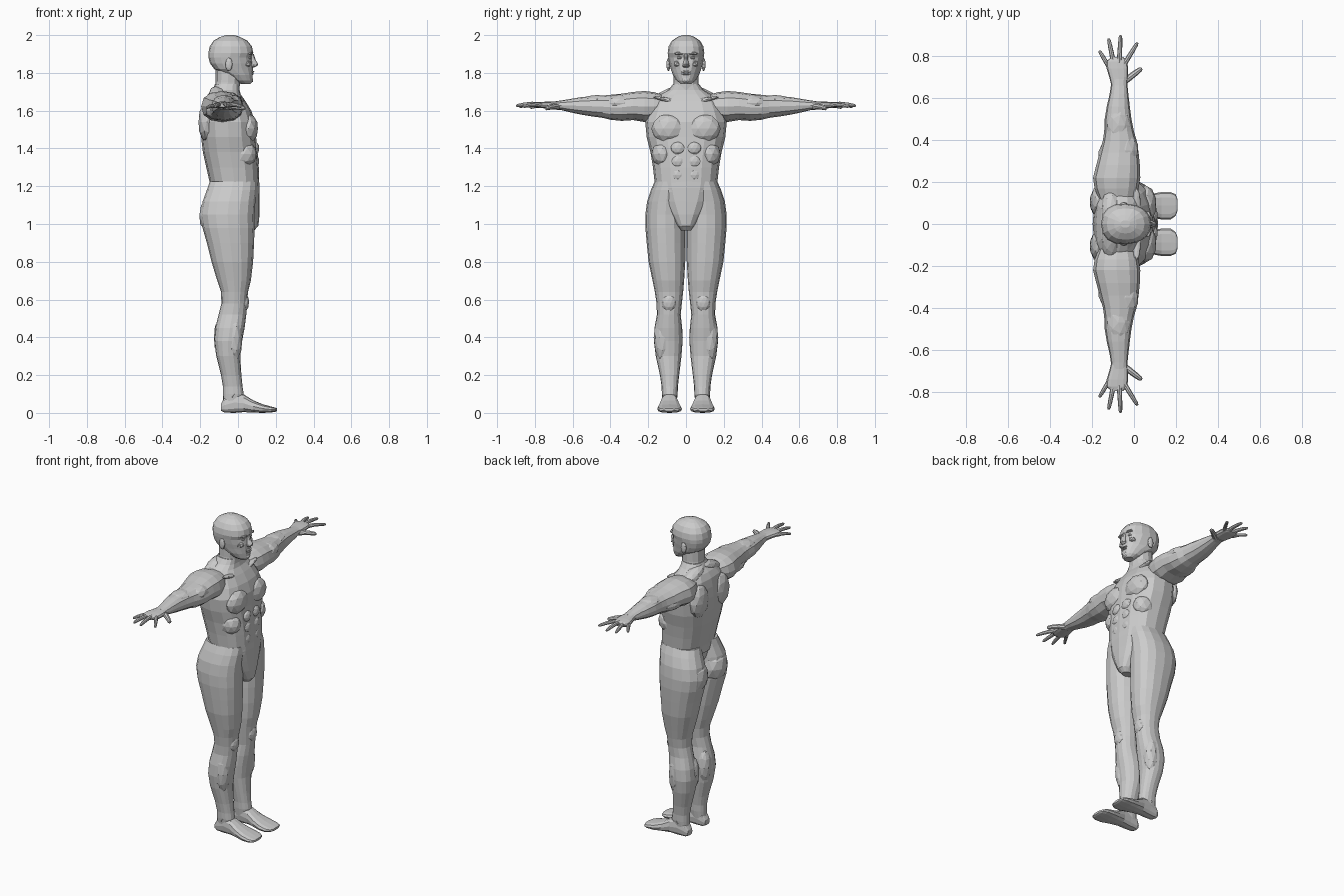
import bpy, bmesh
from math import sin, cos, pi, copysign
from mathutils import Vector, Matrix


def finish(name, bm, mirror):
    bmesh.ops.recalc_face_normals(bm, faces=bm.faces)
    me = bpy.data.meshes.new(name)
    bm.to_mesh(me)
    bm.free()
    ob = bpy.data.objects.new(name, me)
    bpy.context.collection.objects.link(ob)
    if mirror:  # left and right sides are mirrored across y = 0
        m = ob.modifiers.new("mirror", 'MIRROR')
        m.use_axis = (False, True, False)
        m.use_mirror_merge = False
    return ob


def skin(bm, rings):
    n = len(rings[0])
    for a, b in zip(rings, rings[1:]):
        for i in range(n):
            j = (i + 1) % n
            bm.faces.new((a[i], a[j], b[j], b[i]))
    bm.faces.new(rings[0])
    bm.faces.new(rings[-1])


def loft(name, axis, rings, n=16, power=2.3, mirror=False):
    """Rings are (position, u0, u1, v0, v1, taper); u, v are the other two axes."""
    order = {'x': (2, 0, 1), 'y': (0, 2, 1), 'z': (0, 1, 2)}[axis]
    bm = bmesh.new()
    made = []
    for pos, u0, u1, v0, v1, *t in rings:
        taper = t[0] if t else 0
        ring = []
        for i in range(n):
            c, s = cos(2 * pi * i / n), sin(2 * pi * i / n)
            c = copysign(abs(c) ** (2 / power), c)
            s = copysign(abs(s) ** (2 / power), s)
            u = (u0 + u1) / 2 + (u1 - u0) / 2 * c
            v = (v0 + v1) / 2 + (v1 - v0) / 2 * s * (1 - taper * c)
            uvp = (u, v, pos)
            ring.append(bm.verts.new([uvp[k] for k in order]))
        made.append(ring)
    skin(bm, made)
    return finish(name, bm, mirror)


def lump(name, centre, radii, mirror=True, sub=2, tilt=0):
    bm = bmesh.new()
    mat = Matrix.Translation(centre) @ Matrix.Rotation(tilt, 4, 'X') @ Matrix.Diagonal((*radii, 1))
    bmesh.ops.create_icosphere(bm, subdivisions=sub, radius=1, matrix=mat)
    return finish(name, bm, mirror)


def tube(name, path, radii, n=8):
    pts = [Vector(p) for p in path]
    d = (pts[-1] - pts[0]).normalized()
    side = d.cross(Vector((0, 0, 1))).normalized()
    up = side.cross(d)
    bm = bmesh.new()
    rings = [[bm.verts.new(p + r * (side * cos(2 * pi * i / n) + up * sin(2 * pi * i / n)))
              for i in range(n)] for p, r in zip(pts, radii)]
    skin(bm, rings)
    return finish(name, bm, True)


def sym(rows):  # (z, x0, x1, half width, taper) centred on y = 0
    return [(z, a, b, -w, w, t) for z, a, b, w, t in rows]


# Torso, pelvis and neck
loft("torso", 'z', sym([
    (1.17, -.145, .112, .163, 0), (1.22, -.150, .112, .166, 0),
    (1.30, -.168, .110, .175, 0), (1.38, -.186, .104, .188, 0),
    (1.46, -.195, .096, .208, 0), (1.54, -.197, .090, .216, 0),
    (1.60, -.190, .070, .202, .05), (1.65, -.180, .040, .180, .05),
    (1.685, -.160, .015, .138, .1), (1.71, -.135, .008, .092, 0),
    (1.74, -.122, .006, .070, 0)]), power=2.6)
loft("pelvis", 'z', sym([
    (.965, .010, .085, .025, 0), (.99, -.02, .108, .045, 0),
    (1.05, -.08, .114, .085, 0), (1.12, -.13, .115, .130, 0),
    (1.19, -.145, .115, .162, 0), (1.225, -.148, .112, .165, 0)]), power=2.5)
loft("neck", 'z', sym([
    (1.64, -.130, .010, .075, 0), (1.70, -.125, .008, .072, 0),
    (1.75, -.118, .010, .066, 0), (1.83, -.118, .02, .066, 0)]), n=12)
lump("chest_muscle", (.055, .092, 1.505), (.053, .092, .078))
lump("shoulder_blade", (-.165, .105, 1.54), (.046, .078, .105))
lump("trapezius", (-.11, .08, 1.685), (.045, .10, .036), tilt=-.35)
lump("collar_bone", (.012, .09, 1.655), (.02, .085, .012), tilt=.2)
lump("rib_muscle", (.03, .125, 1.37), (.07, .058, .07))
for i, z in enumerate((1.26, 1.33, 1.40)):
    lump(f"stomach_muscle_{i + 1}", (.085, .042, z), (.028, .042, .038))

# Head and face
loft("head", 'z', sym([
    (1.742, .015, .066, .028, 0), (1.76, -.025, .077, .050, .2),
    (1.79, -.065, .078, .068, .22), (1.82, -.125, .079, .080, .18),
    (1.85, -.148, .078, .088, .12), (1.882, -.156, .071, .094, .08),
    (1.905, -.157, .081, .097, .06), (1.94, -.150, .074, .092, .05),
    (1.97, -.130, .050, .075, 0), (1.99, -.095, .012, .045, 0),
    (2.0, -.065, -.02, .017, 0)]))
loft("nose", 'z', sym([
    (1.828, .06, .084, .014, 0), (1.836, .06, .101, .019, .2),
    (1.846, .06, .107, .016, .3), (1.87, .06, .093, .010, .2),
    (1.90, .06, .083, .010, 0)]), n=8, power=2)
lump("brow", (.066, .035, 1.903), (.017, .030, .009), sub=1)
lump("eye", (.061, .034, 1.880), (.013, .014, .010), sub=1)
lump("cheek", (.048, .045, 1.848), (.025, .022, .020), sub=1)
lump("upper_lip", (.076, .010, 1.806), (.012, .017, .006), sub=1)
lump("lower_lip", (.074, .008, 1.794), (.012, .018, .006), sub=1)
lump("chin", (.062, 0, 1.762), (.019, .026, .017), mirror=False)
lump("ear", (-.048, .093, 1.845), (.019, .011, .036))

# Arms, from inside the shoulder to the wrist
loft("arm", 'y', [
    (.10, -.160, .000, 1.585, 1.680), (.17, -.188, .022, 1.545, 1.698),
    (.22, -.195, .030, 1.540, 1.704), (.28, -.180, .028, 1.550, 1.699),
    (.34, -.164, .022, 1.546, 1.690), (.40, -.148, .012, 1.552, 1.684),
    (.44, -.142, .000, 1.562, 1.680), (.50, -.140, -.012, 1.570, 1.677),
    (.56, -.130, -.020, 1.580, 1.671), (.62, -.116, -.027, 1.593, 1.661),
    (.66, -.110, -.031, 1.603, 1.654), (.69, -.110, -.032, 1.606, 1.650)],
    n=12, mirror=True)
lump("upper_arm_muscle", (-.04, .35, 1.640), (.062, .09, .046))
lump("back_arm_muscle", (-.105, .31, 1.600), (.068, .11, .050))
lump("forearm_muscle", (-.075, .47, 1.645), (.060, .10, .038))

# Hands
loft("palm", 'y', [
    (.66, -.108, -.034, 1.608, 1.650), (.70, -.118, -.028, 1.610, 1.649),
    (.74, -.130, -.028, 1.612, 1.648), (.775, -.132, -.032, 1.614, 1.645),
    (.795, -.108, -.05, 1.618, 1.640)], n=12, power=2.6, mirror=True)
fingers = {
    "thumb": ((-.045, .68), (.037, .742), 1.612, .016),
    "index_finger": ((-.047, .76), (.017, .864), 1.622, .012),
    "middle_finger": ((-.070, .77), (-.064, .900), 1.626, .012),
    "ring_finger": ((-.098, .77), (-.121, .884), 1.622, .012),
    "little_finger": ((-.120, .75), (-.166, .826), 1.616, .011)}
for name, (a, b, z, r) in fingers.items():
    path = []
    for t, dz in ((0, .008), (.35, .010), (.7, .006), (.93, .001), (1, 0)):
        path.append((a[0] + (b[0] - a[0]) * t, a[1] + (b[1] - a[1]) * t, z + dz))
    tube(name, path, [r, r * .95, r * .85, r * .7, r * .35])

# Legs, from ankle to hip
loft("leg", 'z', [
    (.05, -.078, .020, .050, .122), (.10, -.080, .030, .044, .128),
    (.14, -.080, .024, .043, .129), (.20, -.090, .018, .036, .138),
    (.30, -.115, .012, .024, .160), (.38, -.126, .022, .018, .170),
    (.45, -.120, .035, .020, .167), (.52, -.103, .044, .028, .154),
    (.58, -.088, .048, .022, .156), (.64, -.090, .053, .015, .165),
    (.70, -.110, .068, .010, .177), (.80, -.140, .080, .004, .198),
    (.90, -.165, .085, .002, .208), (.98, -.188, .088, .002, .215),
    (1.05, -.198, .088, .002, .215), (1.12, -.187, .092, .002, .206),
    (1.18, -.165, .098, .002, .186), (1.225, -.150, .098, .002, .166)],
    mirror=True)
lump("buttock", (-.12, .098, 1.045), (.089, .093, .105))
lump("kneecap", (.035, .090, .585), (.024, .040, .048))
lump("calf_muscle", (-.085, .062, .40), (.044, .045, .11))
lump("shin_muscle", (-.02, .125, .40), (.045, .046, .13))
lump("ankle_bone", (-.025, .088, .09), (.022, .047, .02), sub=1)

# Feet
loft("foot", 'x', [
    (-.090, .064, .112, .012, .048), (-.072, .053, .121, .002, .080),
    (-.02, .049, .126, .000, .110), (.03, .044, .132, .004, .098),
    (.08, .032, .143, .002, .067), (.13, .022, .152, .000, .046),
    (.175, .022, .152, .002, .034), (.198, .038, .142, .006, .028),
    (.207, .062, .118, .010, .024)], n=12, power=2.7, mirror=True)
